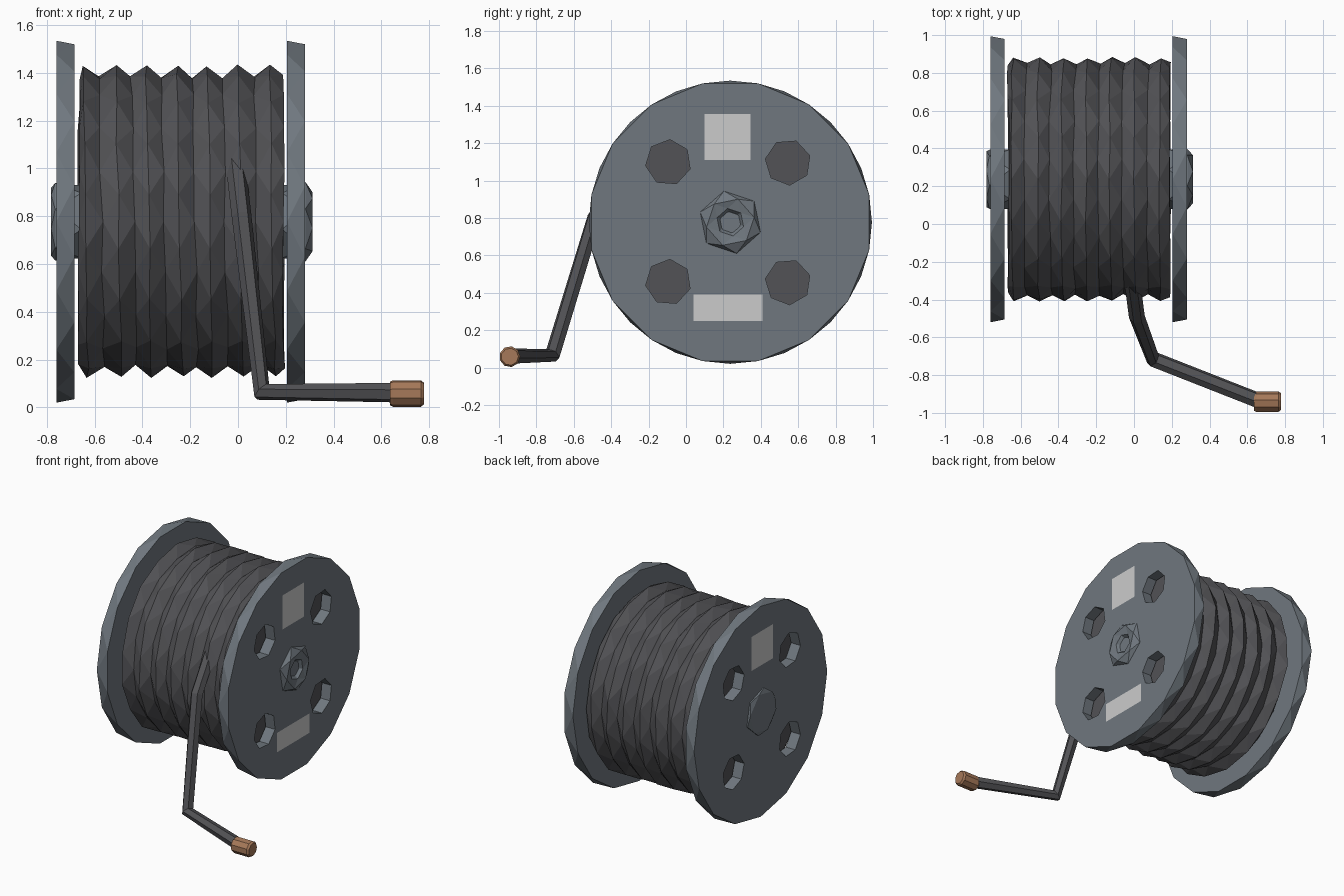
import bpy, bmesh, math, random

if "Cube" in bpy.data.objects:
    bpy.data.objects.remove(bpy.data.objects["Cube"])

random.seed(4)
CY, CZ = 0.237, 0.777          # drum axis runs along x through this point


def material(name, rgb):
    m = bpy.data.materials.new(name)
    m.diffuse_color = (*rgb, 1)
    m.use_nodes = True
    m.node_tree.nodes["Principled BSDF"].inputs["Base Color"].default_value = m.diffuse_color
    return m


STEEL = material("blue_grey_metal", (0.16, 0.185, 0.21))
RUBBER = material("dark_cable", (0.085, 0.085, 0.092))
COPPER = material("copper", (0.38, 0.19, 0.10))
PALE = material("pale_label", (0.6, 0.59, 0.58))


def finish(name, bm, mat):
    bmesh.ops.recalc_face_normals(bm, faces=bm.faces)
    me = bpy.data.meshes.new(name)
    bm.to_mesh(me)
    bm.free()
    me.materials.append(mat)
    ob = bpy.data.objects.new(name, me)
    bpy.context.collection.objects.link(ob)
    return ob


def lathe(name, profile, n, mat, centre=(CY, CZ), jitter=0.0, phase=0.0, stagger=0.5):
    """Faceted turned body along x; every second ring is turned by half a step."""
    bm = bmesh.new()
    rings = []
    for k, (x, r) in enumerate(profile):
        ring = []
        for i in range(n):
            a = phase + (i + stagger * (k % 2)) * math.tau / n
            rr = r + random.uniform(-jitter, jitter)
            ring.append(bm.verts.new((x + random.uniform(-jitter, jitter),
                                      centre[0] + rr * math.cos(a),
                                      centre[1] + rr * math.sin(a))))
        rings.append(ring)
    for k in range(len(rings) - 1):
        a, b = rings[k], rings[k + 1]
        for i in range(n):
            j = (i + 1) % n
            if stagger == 0:
                bm.faces.new((a[i], a[j], b[j], b[i]))
            elif k % 2 == 0:
                bm.faces.new((a[i], a[j], b[i]))
                bm.faces.new((a[j], b[j], b[i]))
            else:
                bm.faces.new((a[i], b[j], b[i]))
                bm.faces.new((a[i], a[j], b[j]))
    bm.faces.new(rings[0])
    bm.faces.new(rings[-1])
    return finish(name, bm, mat)


def cut(target, cutter):
    mod = target.modifiers.new("hole", 'BOOLEAN')
    mod.operation = 'DIFFERENCE'
    mod.solver = 'EXACT'
    mod.object = cutter
    bpy.context.view_layer.objects.active = target
    bpy.ops.object.modifier_apply(modifier=mod.name)
    bpy.data.objects.remove(cutter, do_unlink=True)


# Flanges, each with four seven-sided openings
for side, x0, x1 in (("left", -0.76, -0.685), ("right", 0.205, 0.28)):
    flange = lathe(side + "_flange", [(x0, 0.757), (x1, 0.757)], 16, STEEL)
    for sy in (-1, 1):
        for sz in (-1, 1):
            hole = lathe("hole_cutter", [(x0 - 0.05, 0.122), (x1 + 0.05, 0.122)], 7, STEEL,
                         (0.225 + sy * 0.32, 0.777 + sz * 0.32), phase=0.3 * sy, stagger=0)
            hole.hide_render = True
            cut(flange, hole)

# Wound cable: seven ridges
profile = [(-0.666, 0.60)]
ridges = (-0.64, -0.50, -0.373, -0.243, -0.118, 0.012, 0.143)
for i, x in enumerate(ridges):
    profile.append((x, 0.652))
    profile.append(((x + ridges[i + 1]) / 2, 0.612) if i < 6 else (0.192, 0.62))
coil = lathe("wound_cable", profile, 18, RUBBER, jitter=0.006)
# lean the winding slightly
for v in coil.data.vertices:
    if -0.655 < v.co.x < 0.18:
        v.co.x -= 0.012 * (v.co.z - CZ) / 0.65

# Hub ends, the right one with a recessed socket
lathe("right_hub", [(0.185, 0.16), (0.282, 0.17), (0.312, 0.13), (0.30, 0.075), (0.25, 0.03)],
      6, STEEL, phase=0.2)
lathe("left_hub", [(-0.655, 0.16), (-0.765, 0.165), (-0.782, 0.15)], 6, STEEL, phase=0.2)


# Flat labels on the flange faces: y range, z range
def label(name, x, y0, y1, z0, z1):
    bm = bmesh.new()
    bm.faces.new([bm.verts.new((x, y, z)) for y, z in ((y0, z0), (y1, z0), (y1, z1), (y0, z1))])
    ob = finish(name, bm, PALE)
    if x < 0:
        ob.data.flip_normals()
    if ob.data.polygons[0].normal.x * x < 0:
        ob.data.flip_normals()


label("right_upper_label", 0.283, 0.10, 0.345, 1.11, 1.355)
label("right_lower_label", 0.283, 0.04, 0.41, 0.25, 0.39)
label("left_upper_label", -0.763, 0.10, 0.345, 1.11, 1.355)

# Loose cable end hanging off the drum
cu = bpy.data.curves.new("loose_cable", 'CURVE')
cu.dimensions = '3D'
cu.bevel_depth = 0.042
cu.bevel_resolution = 1
cu.use_fill_caps = True
path = [(-0.01, -0.30, 1.02), (0.015, -0.49, 0.80), (0.10, -0.715, 0.065), (0.66, -0.935, 0.062)]
sp = cu.splines.new('POLY')
sp.points.add(len(path) - 1)
for p, co in zip(sp.points, path):
    p.co = (*co, 1)
cu.materials.append(RUBBER)
cable = bpy.data.objects.new("loose_cable", cu)
bpy.context.collection.objects.link(cable)
bpy.context.view_layer.objects.active = cable
cable.select_set(True)
bpy.ops.object.convert(target='MESH')
for p in cable.data.polygons:
    p.use_smooth = False

# Copper tip
lathe("cable_tip", [(0.636, 0.05), (0.648, 0.056), (0.765, 0.056), (0.778, 0.046)], 9, COPPER,
      (-0.942, 0.058), stagger=0)
